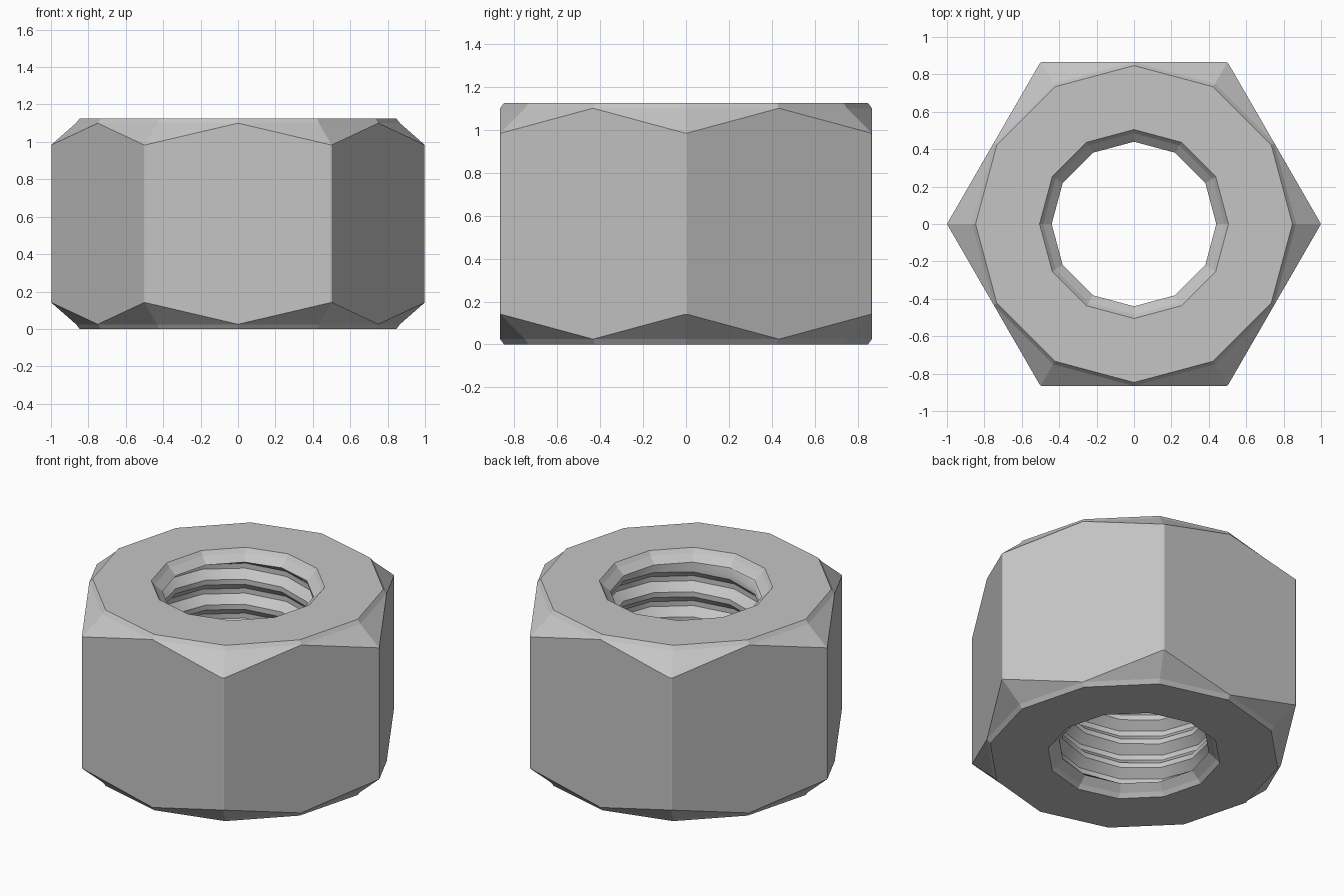
import bpy, bmesh
from math import cos, sin, radians

cube = bpy.data.objects.get("Cube")
if cube:
    bpy.data.objects.remove(cube, do_unlink=True)

HEIGHT = 1.125
MID = HEIGHT / 2
STEPS = 12
FLAT_R = 0.866      # centre to flat side
BORE_R = 0.44       # thread crest
ROOT_R = 0.49       # thread root
PITCH = 0.16

steel = bpy.data.materials.new("grey steel")
steel.use_nodes = True
colour = (0.56, 0.56, 0.56, 1)
steel.diffuse_color = colour
steel.node_tree.nodes["Principled BSDF"].inputs["Base Color"].default_value = colour


def polar(r, step, z):
    a = radians(360 / STEPS * step)
    return (r * cos(a), r * sin(a), z)


def finish(bm, name):
    mesh = bpy.data.meshes.new(name)
    bm.to_mesh(mesh)
    bm.free()
    mesh.materials.append(steel)
    obj = bpy.data.objects.new(name, mesh)
    bpy.context.collection.objects.link(obj)
    return obj


# Hexagonal body with chamfered corners and a bevelled twelve-sided bore mouth
def make_body():
    bm = bmesh.new()
    rim_profile = [(FLAT_R, 1.1), (0.847, HEIGHT), (0.505, HEIGHT),
                   (0.485, 1.1), (BORE_R, 1.06)]
    corners, outer = {}, {}
    for side in (1, -1):
        def level(z):
            return MID + side * (z - MID)
        rings = [[bm.verts.new(polar(r, k, level(z))) for k in range(STEPS)]
                 for r, z in rim_profile]
        tips = [bm.verts.new(polar(1, k, level(0.983))) for k in range(0, STEPS, 2)]
        for a, b in zip(rings, rings[1:]):
            for k in range(STEPS):
                n = (k + 1) % STEPS
                bm.faces.new((a[k], a[n], b[n], b[k]))
        for i, tip in enumerate(tips):
            k = 2 * i
            bm.faces.new((tip, rings[0][k + 1], rings[0][k]))
            bm.faces.new((tip, rings[0][k], rings[0][k - 1]))
        corners[side], outer[side] = tips, rings[0]

    # Six flat sides
    for i in range(6):
        n = (i + 1) % 6
        bm.faces.new((corners[-1][i], outer[-1][2 * i + 1], corners[-1][n],
                      corners[1][n], outer[1][2 * i + 1], corners[1][i]))
    bmesh.ops.recalc_face_normals(bm, faces=bm.faces)

    # Fine bevel on the upright edges
    uprights = [e for e in bm.edges
                if abs(e.verts[0].co.z - e.verts[1].co.z) > 0.5]
    bmesh.ops.bevel(bm, geom=uprights, offset=0.006, segments=1, affect='EDGES')
    return finish(bm, "nut_body")


# Helical thread, run out to plain rings at both ends
def make_thread():
    bm = bmesh.new()
    low, high = HEIGHT - 1.06, 1.06
    profile = [(0, BORE_R), (0.2, BORE_R), (0.5, ROOT_R), (0.7, ROOT_R)]
    turns = int((high - low) / PITCH) + 3
    columns = []
    for k in range(STEPS + 1):
        column = []
        for t in range(-1, turns):
            for offset, r in profile:
                z = low + PITCH * (t + offset + k / STEPS)
                if z <= low or z >= high:
                    z, r = min(max(z, low), high), BORE_R
                column.append(bm.verts.new(polar(r, k, z)))
        columns.append(column)
    for a, b in zip(columns, columns[1:]):
        for j in range(len(a) - 1):
            bm.faces.new((a[j], a[j + 1], b[j + 1], b[j]))
    bmesh.ops.remove_doubles(bm, verts=bm.verts, dist=0.0005)
    bmesh.ops.dissolve_degenerate(bm, edges=bm.edges, dist=0.0005)
    return finish(bm, "inner_thread")


make_body()
thread = make_thread()
bpy.ops.object.select_all(action='DESELECT')
thread.select_set(True)
bpy.context.view_layer.objects.active = thread
bpy.ops.object.shade_smooth_by_angle(angle=radians(35))
